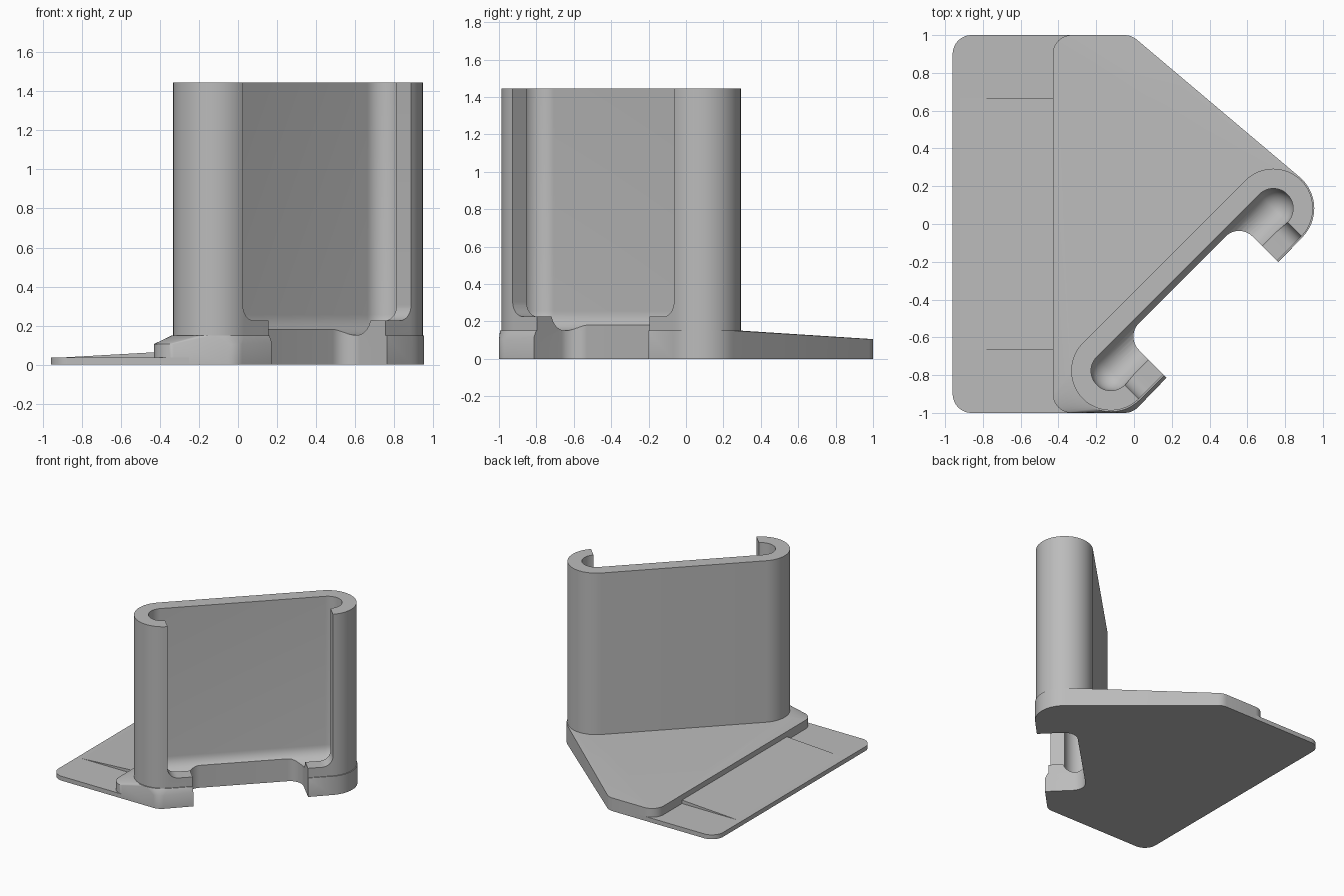
import bpy, bmesh, math
from mathutils import Vector

cube = bpy.data.objects.get("Cube")
if cube:
    bpy.data.objects.remove(cube, do_unlink=True)

mat = bpy.data.materials.new("plain_grey")
mat.use_nodes = True
GREY = (0.5, 0.5, 0.5, 1)
mat.diffuse_color = GREY
mat.node_tree.nodes["Principled BSDF"].inputs["Base Color"].default_value = GREY

S = math.sqrt(0.5)
MID, HALF, DEPTH = -0.028, 0.608, 0.463   # sleeve axis: centre, half length, distance
TOP = 1.445


def turned(u, v, z):
    """Point in the sleeve's own frame: u along its width, v out of its mouth."""
    u += MID
    return Vector(((u + v) * S, (u - v) * S, z))


def disc(c, r, n=48):
    return [c + Vector((r * math.cos(a), r * math.sin(a), 0))
            for a in (2 * math.pi * i / n for i in range(n))]


def ball(c, r, n=16):
    pts = []
    for i in range(1, n):
        a = math.pi * i / n
        pts += disc(c + Vector((0, 0, r * math.cos(a))), r * math.sin(a))
    return pts + [c - Vector((0, 0, r))]


def finish(bm, name):
    bmesh.ops.recalc_face_normals(bm, faces=bm.faces)
    me = bpy.data.meshes.new(name)
    bm.to_mesh(me)
    bm.free()
    ob = bpy.data.objects.new(name, me)
    bpy.context.collection.objects.link(ob)
    me.materials.append(mat)
    return ob


def hull(name, pts):
    bm = bmesh.new()
    for p in pts:
        bm.verts.new(p)
    res = bmesh.ops.convex_hull(bm, input=bm.verts)
    loose = {g for g in res["geom_interior"] + res["geom_unused"]
             if isinstance(g, bmesh.types.BMVert)}
    bmesh.ops.delete(bm, geom=list(loose), context="VERTS")
    bmesh.ops.dissolve_limit(bm, angle_limit=0.005, verts=bm.verts, edges=bm.edges)
    return finish(bm, name)


def cut(ob, cutters):
    bpy.context.view_layer.objects.active = ob
    for c in cutters:
        mod = ob.modifiers.new("cut", "BOOLEAN")
        mod.operation, mod.solver, mod.object = "DIFFERENCE", "EXACT", c
        bpy.ops.object.modifier_apply(modifier=mod.name)


def smooth(ob):
    bpy.ops.object.select_all(action="DESELECT")
    ob.select_set(True)
    bpy.context.view_layer.objects.active = ob
    bpy.ops.object.shade_smooth_by_angle(angle=math.radians(30))


ENDS = (-HALF, HALF)

# thin tongue with rounded corners
tongue = hull("tongue", [p for x in (-0.86, -0.25) for y in (-0.9, 0.9)
                         for z in (0, 0.035) for p in disc(Vector((x, y, z)), 0.1)])

# shallow raised ramp on the tongue
ramp = hull("tongue_ramp", [Vector((x, y, z)) for y in (-0.665, 0.665)
                            for x, z in ((-0.93, 0.0345), (-0.3, 0.02), (-0.3, 0.07))])

# thick base, blending from the straight edge to the turned foot
pts = []
for y in (-0.9, 0.9):
    for x in (-0.33, -0.05):
        for z in (0, 0.105):
            pts += disc(Vector((x, y, z)), 0.1)
for u in ENDS:
    for z in (0, 0.15):
        pts += disc(turned(u, DEPTH, z), 0.217)
base = hull("base", pts)

# upright sleeve
sleeve = hull("sleeve", [p for u in ENDS for z in (0.09, TOP)
                         for p in disc(turned(u, DEPTH, z), 0.21)])

# cutter: pocket with a rounded floor
pts = []
for u in ENDS:
    pts += ball(turned(u, DEPTH, 0.255), 0.105)
    pts += disc(turned(u, DEPTH, TOP + 0.2), 0.105)
pocket = hull("pocket_cutter", pts)

# cutter: front mouth with rounded lower corners
pts = []
for v in (DEPTH, 0.9):
    for s in (-1, 1):
        pts.append(turned(s * 0.61, v, TOP + 0.2))
        for i in range(9):
            a = math.pi / 2 * i / 8
            pts.append(turned(s * (0.53 + 0.08 * math.sin(a)), v, 0.305 - 0.08 * math.cos(a)))
mouth = hull("mouth_cutter", pts)

# cutter: notch through the floor between the front tabs
pts = []
for z in (-0.2, 0.3):
    for s in (-1, 1):
        pts.append(turned(s * 0.425, 0.9, z))
        pts += disc(turned(s * 0.325, 0.49, z), 0.1)
notch = hull("notch_cutter", pts)

cutters = (pocket, mouth, notch)
cut(sleeve, cutters)
cut(base, cutters)
for c in cutters:
    bpy.data.objects.remove(c, do_unlink=True)

for ob in (tongue, base, sleeve):
    smooth(ob)
